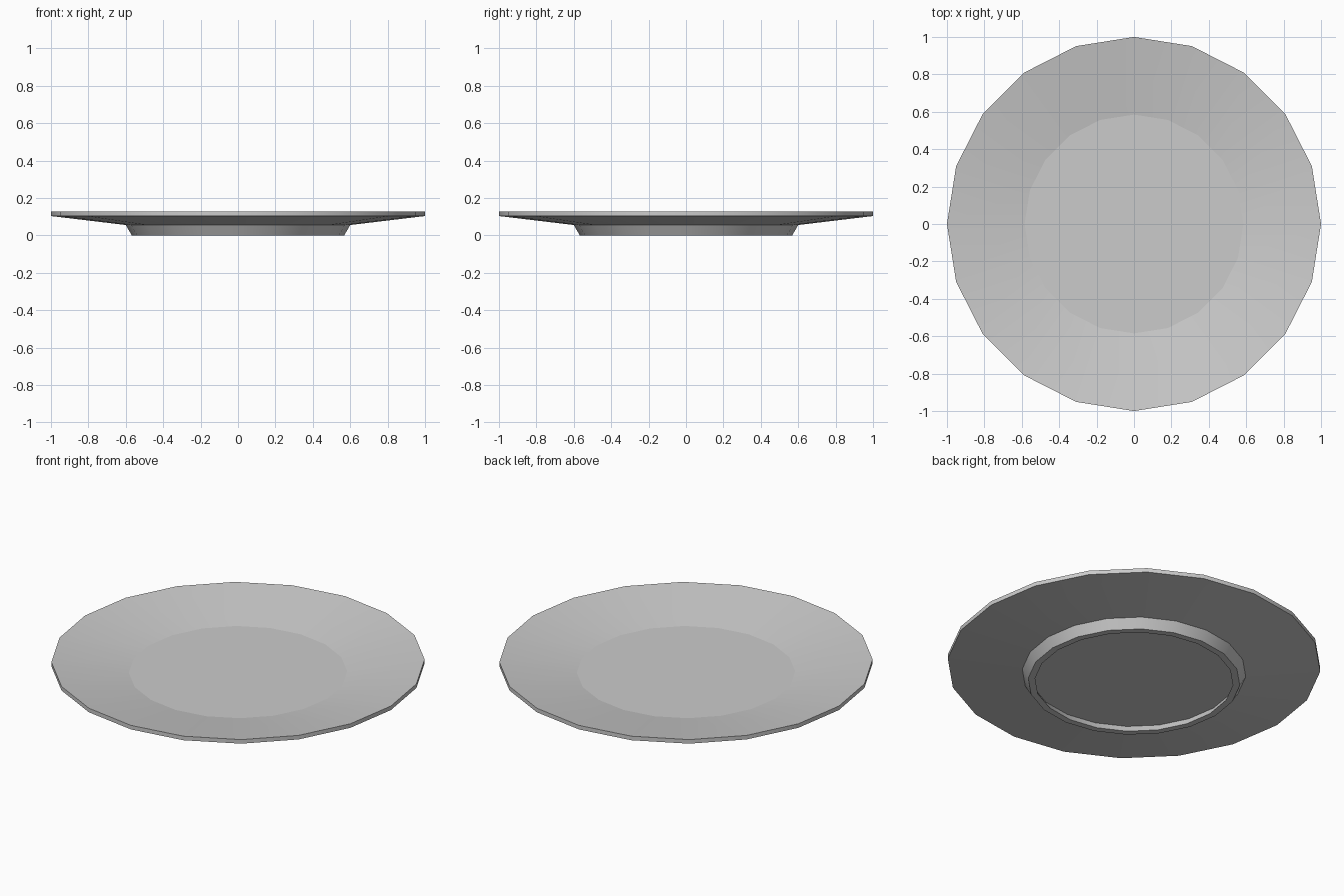
import bpy, bmesh, math

if "Cube" in bpy.data.objects:
    bpy.data.objects.remove(bpy.data.objects["Cube"])

SIDES = 20

# Plate cross-section (radius, height), from floor centre out over the rim and back under
profile = [
    (0.585, 0.060),   # edge of the flat floor
    (1.000, 0.127),   # rim top
    (1.000, 0.103),   # rim bottom
    (0.600, 0.055),   # underside meets foot
    (0.568, 0.000),   # foot ring outer
    (0.531, 0.000),   # foot ring inner
    (0.556, 0.044),   # recess under the floor
]

bm = bmesh.new()
rings = []
for r, z in profile:
    rings.append([bm.verts.new((r * math.cos(2 * math.pi * i / SIDES),
                                r * math.sin(2 * math.pi * i / SIDES), z))
                  for i in range(SIDES)])

# Walls between successive rings
for a, b in zip(rings, rings[1:]):
    for i in range(SIDES):
        j = (i + 1) % SIDES
        bm.faces.new((a[i], b[i], b[j], a[j]))

# Floor and recess caps
bm.faces.new(rings[0])
bm.faces.new(rings[-1][::-1])
bmesh.ops.recalc_face_normals(bm, faces=bm.faces)

# Smooth around the plate, crisp along each ring
for f in bm.faces:
    f.smooth = True
for ring in rings:
    for i in range(SIDES):
        bm.edges.get((ring[i], ring[(i + 1) % SIDES])).smooth = False

mesh = bpy.data.meshes.new("plate")
bm.to_mesh(mesh)
bm.free()
plate = bpy.data.objects.new("plate", mesh)
bpy.context.collection.objects.link(plate)
